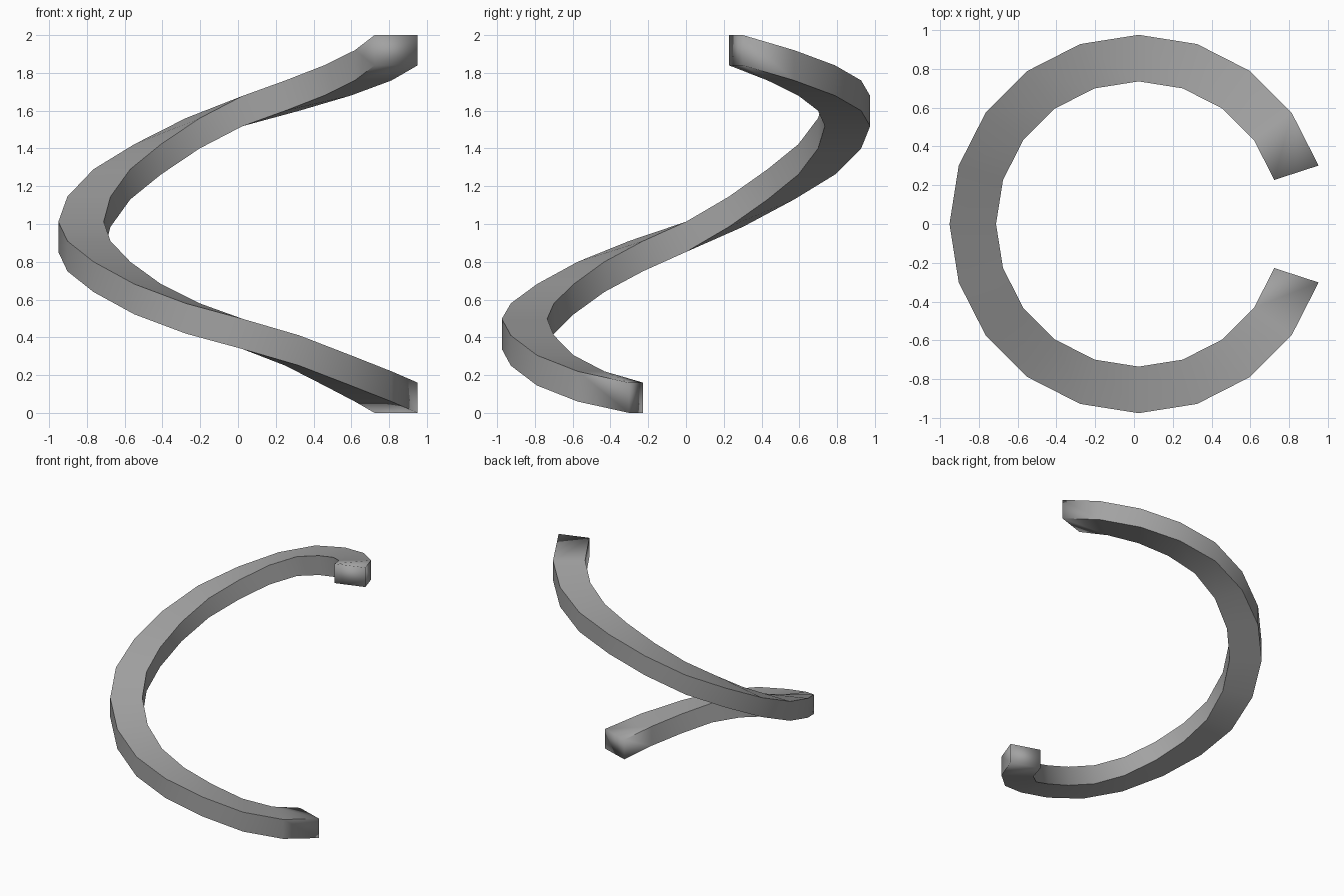
import bpy
import bmesh
from math import cos, sin, radians

cube = bpy.data.objects.get("Cube")
if cube:
    bpy.data.objects.remove(cube)

# Spiral dimensions
INNER, OUTER, THICK = 0.735, 0.975, 0.16
CENTRE_X = 0.024
STEP = radians(18)
# Underside height at each step along the rise
HEIGHTS = [0, 0.06, 0.145, 0.25, 0.338, 0.42, 0.522, 0.64, 0.75, 0.852,
           0.985, 1.13, 1.262, 1.4, 1.518, 1.6, 1.68, 1.76, 1.84]

# Plain grey material
grey = bpy.data.materials.new("grey")
grey.use_nodes = True
colour = (0.36, 0.36, 0.36, 1)
grey.diffuse_color = colour
grey.node_tree.nodes["Principled BSDF"].inputs["Base Color"].default_value = colour

# Rectangular section swept round the helix
bm = bmesh.new()
rings = []
for i, z in enumerate(HEIGHTS):
    a = -STEP * (i + 1)
    section = [(INNER, z), (OUTER, z), (OUTER, z + THICK), (INNER, z + THICK)]
    rings.append([bm.verts.new((CENTRE_X + r * cos(a), r * sin(a), h)) for r, h in section])

for a, b in zip(rings, rings[1:]):
    for k in range(4):
        n = (k + 1) % 4
        bm.faces.new((a[k], a[n], b[n], b[k]))

# End caps
bm.faces.new(rings[0])
bm.faces.new(rings[-1])
bmesh.ops.recalc_face_normals(bm, faces=bm.faces)

# Smooth along the sweep, crisp along the four long edges
for f in bm.faces:
    f.smooth = True
for a, b in zip(rings, rings[1:]):
    for v, w in zip(a, b):
        bm.edges.get((v, w)).smooth = False

mesh = bpy.data.meshes.new("spiral_band")
bm.to_mesh(mesh)
bm.free()
mesh.materials.append(grey)
band = bpy.data.objects.new("spiral_band", mesh)
bpy.context.collection.objects.link(band)
